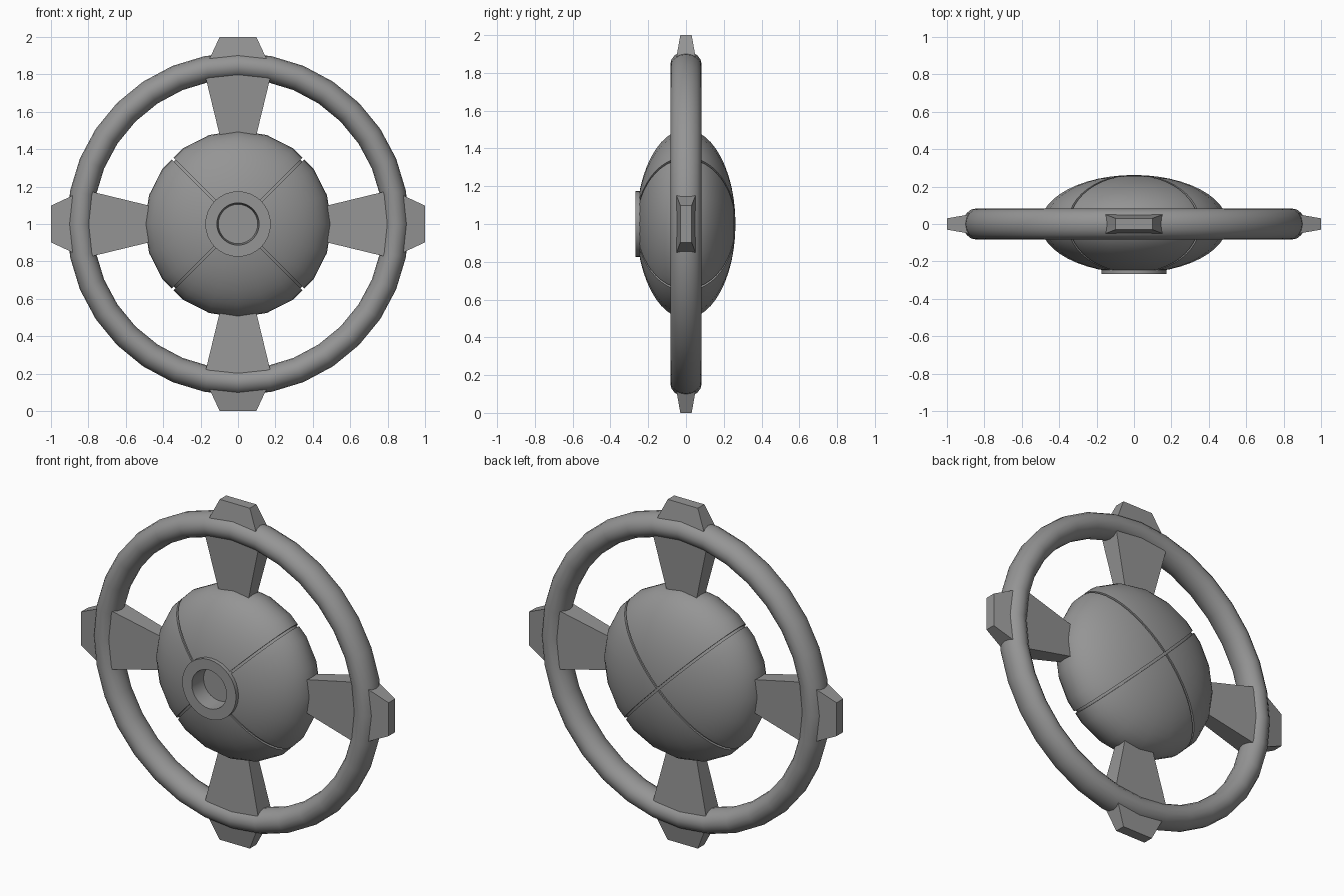
import bpy, bmesh, math
from mathutils import Matrix, Vector

cube = bpy.data.objects.get("Cube")
if cube:
    bpy.data.objects.remove(cube)

CENTRE = Vector((0, 0, 1))

grey = bpy.data.materials.new("plain_grey")
grey.use_nodes = True
colour = (0.3, 0.3, 0.3, 1)
grey.diffuse_color = colour
grey.node_tree.nodes["Principled BSDF"].inputs["Base Color"].default_value = colour


def finish(bm, name, angle=None):
    """Turn a bmesh into a named object at the wheel centre."""
    bmesh.ops.recalc_face_normals(bm, faces=bm.faces)
    mesh = bpy.data.meshes.new(name)
    bm.to_mesh(mesh)
    bm.free()
    mesh.materials.append(grey)
    obj = bpy.data.objects.new(name, mesh)
    obj.location = CENTRE
    bpy.context.collection.objects.link(obj)
    if angle:
        bpy.ops.object.select_all(action="DESELECT")
        obj.select_set(True)
        bpy.context.view_layer.objects.active = obj
        bpy.ops.object.shade_smooth_by_angle(angle=math.radians(angle))
    return obj


def lathe(profile, steps, name, angle, closed=False):
    """Spin (radius, y) points around the y axis."""
    bm = bmesh.new()
    verts = [bm.verts.new((r, y, 0)) for r, y in profile]
    edges = [bm.edges.new(pair) for pair in zip(verts, verts[1:])]
    if closed:
        edges.append(bm.edges.new((verts[-1], verts[0])))
    bmesh.ops.spin(bm, geom=verts + edges, cent=(0, 0, 0), axis=(0, 1, 0),
                   angle=math.tau, steps=steps, use_duplicate=False)
    bmesh.ops.remove_doubles(bm, verts=bm.verts, dist=0.0005)
    return finish(bm, name, angle)


def hub_shell(scale):
    """Flattened sphere, open at the front where the collar sits."""
    bm = bmesh.new()
    bmesh.ops.create_uvsphere(bm, u_segments=20, v_segments=24, radius=0.5 * scale)
    bmesh.ops.rotate(bm, verts=bm.verts, cent=(0, 0, 0), matrix=Matrix.Rotation(math.pi / 2, 3, "X"))
    bmesh.ops.scale(bm, verts=bm.verts, vec=(1, 0.524, 1))
    front = [v for v in bm.verts if v.co.y < 0 and math.hypot(v.co.x, v.co.z) < 0.11]
    bmesh.ops.delete(bm, geom=front, context="VERTS")
    return bm


# Rim: oval section swept round the wheel
section = []
for i in range(16):
    a = math.tau * i / 16
    section.append((0.845 + 0.07 * math.cos(a), 0.083 * math.sin(a)))
lathe(section, 32, "rim", 60, closed=True)

# Hub: shell split into quarters by two diagonal grooves
GROOVE = 0.007
diagonals = [Vector((1, 0, s)).normalized() for s in (1, -1)]
bm = hub_shell(1)
for n in diagonals:
    for side in (-1, 1):
        bmesh.ops.bisect_plane(bm, geom=bm.verts[:] + bm.edges[:] + bm.faces[:],
                               plane_co=n * GROOVE * side, plane_no=n)
slots = [f for f in bm.faces
         if any(abs(f.calc_center_median().dot(n)) < GROOVE for n in diagonals)]
bmesh.ops.delete(bm, geom=slots, context="FACES")
rims = [e for e in bm.edges if e.is_boundary]
walls = bmesh.ops.extrude_edge_only(bm, edges=rims)["geom"]
bmesh.ops.scale(bm, verts=[v for v in walls if isinstance(v, bmesh.types.BMVert)],
                vec=(0.96, 0.96, 0.96))
finish(bm, "hub_quarters", 35)
finish(hub_shell(0.97), "hub_core", 35)

# Collar with a recessed round socket
lathe([(0.175, -0.225), (0.175, -0.268), (0.113, -0.268), (0.105, -0.17), (0, -0.17)],
      32, "front_collar", 30)

# Spokes: tapered bars, widest inside the rim, poking out as blunt tabs
stations = [(0.4, 0.08, 0.037), (0.82, 0.182, 0.062), (1.0, 0.098, 0.03)]
for i, place in enumerate(("top", "left", "bottom", "right")):
    bm = bmesh.new()
    loops = [[bm.verts.new((sx * w, sy * d, r)) for sx, sy in ((-1, -1), (1, -1), (1, 1), (-1, 1))]
             for r, w, d in stations]
    for a, b in zip(loops, loops[1:]):
        for k in range(4):
            bm.faces.new((a[k], a[(k + 1) % 4], b[(k + 1) % 4], b[k]))
    bm.faces.new(loops[0])
    bm.faces.new(loops[-1])
    bmesh.ops.rotate(bm, verts=bm.verts, cent=(0, 0, 0),
                     matrix=Matrix.Rotation(i * math.pi / 2, 3, "Y"))
    finish(bm, place + "_spoke")
